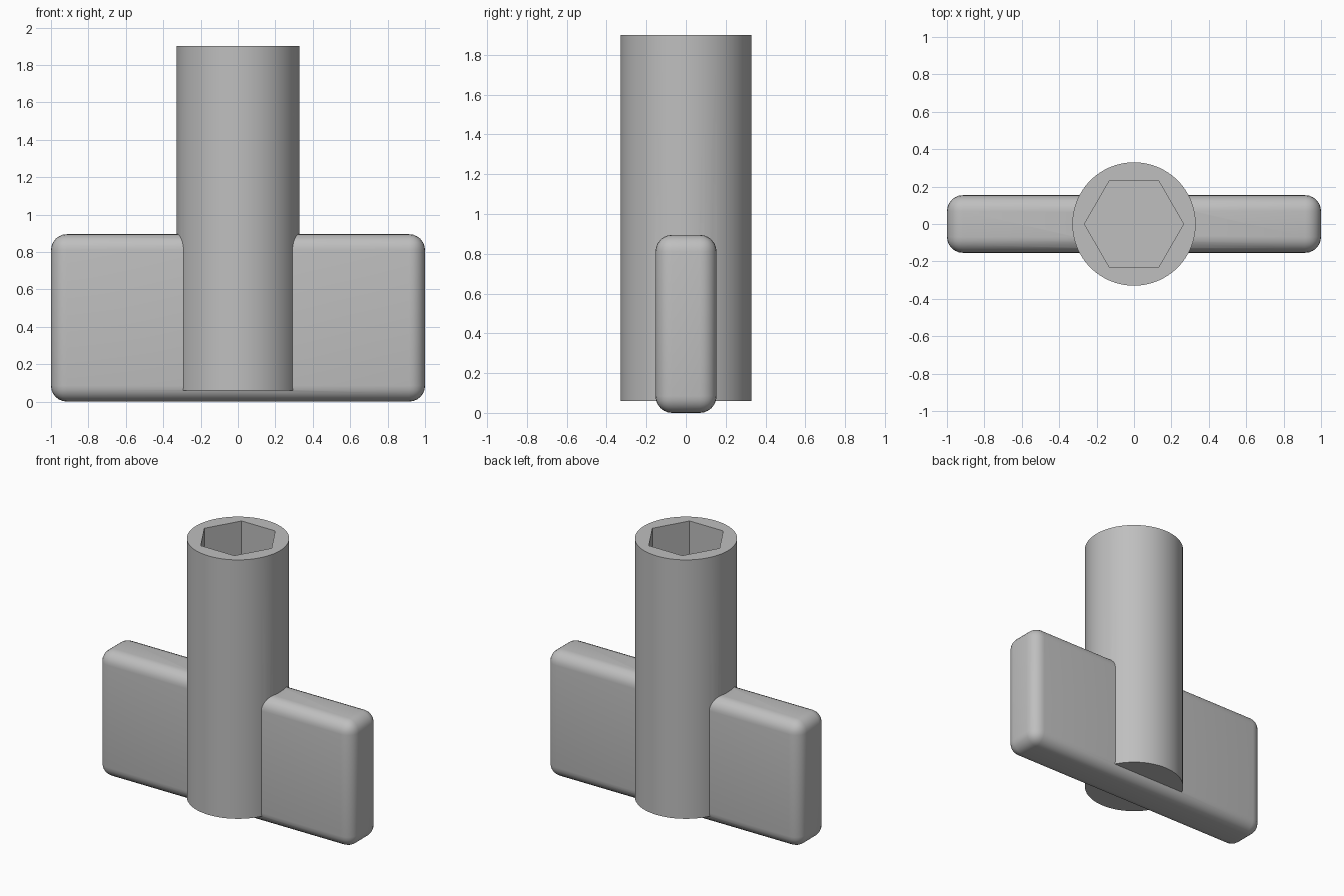
import bpy
import math

cube = bpy.data.objects.get("Cube")
if cube:
    bpy.data.objects.remove(cube, do_unlink=True)

GREY = (0.52, 0.52, 0.52, 1.0)
grey = bpy.data.materials.new("matte grey")
grey.use_nodes = True
grey.diffuse_color = GREY
grey.node_tree.nodes["Principled BSDF"].inputs["Base Color"].default_value = GREY

SHAFT_BOTTOM, SHAFT_TOP, SHAFT_RADIUS = 0.06, 1.9, 0.33
HANDLE_HEIGHT, HANDLE_DEPTH, ROUNDING = 0.895, 0.308, 0.085
SOCKET_FLOOR, SOCKET_RADIUS = 0.9, 0.265


def activate(obj):
    bpy.ops.object.select_all(action='DESELECT')
    obj.select_set(True)
    bpy.context.view_layer.objects.active = obj


def prism(name, sides, radius, bottom, top, turn=0.0):
    """Upright prism between two heights."""
    bpy.ops.mesh.primitive_cylinder_add(
        vertices=sides, radius=radius, depth=top - bottom,
        location=(0, 0, (bottom + top) / 2), rotation=(0, 0, turn))
    obj = bpy.context.object
    obj.name = name
    obj.data.materials.append(grey)
    return obj


def combine(target, other, operation):
    """Apply a boolean and remove the second solid."""
    other.hide_render = True
    activate(target)
    mod = target.modifiers.new("combine", 'BOOLEAN')
    mod.operation = operation
    mod.solver = 'EXACT'
    mod.object = other
    bpy.ops.object.modifier_apply(modifier=mod.name)
    bpy.data.objects.remove(other, do_unlink=True)


# Flat grip with rounded edges
bpy.ops.mesh.primitive_cube_add(size=1, location=(0, 0, HANDLE_HEIGHT / 2))
handle = bpy.context.object
handle.name = "handle"
handle.scale = (2, HANDLE_DEPTH, HANDLE_HEIGHT)
bpy.ops.object.transform_apply(location=False, rotation=False, scale=True)
handle.data.materials.append(grey)
bevel = handle.modifiers.new("rounding", 'BEVEL')
bevel.width = ROUNDING
bevel.segments = 6
bpy.ops.object.modifier_apply(modifier=bevel.name)

# Round shaft joined to the grip
key = prism("socket_key", 64, SHAFT_RADIUS, SHAFT_BOTTOM, SHAFT_TOP)
combine(key, handle, 'UNION')

# Hexagonal socket sunk into the top, corners toward the sides
cutter = prism("socket_cutter", 6, SOCKET_RADIUS, SOCKET_FLOOR, SHAFT_TOP + 0.1, math.pi / 6)
combine(key, cutter, 'DIFFERENCE')

activate(key)
bpy.ops.object.shade_smooth_by_angle(angle=math.radians(30))
